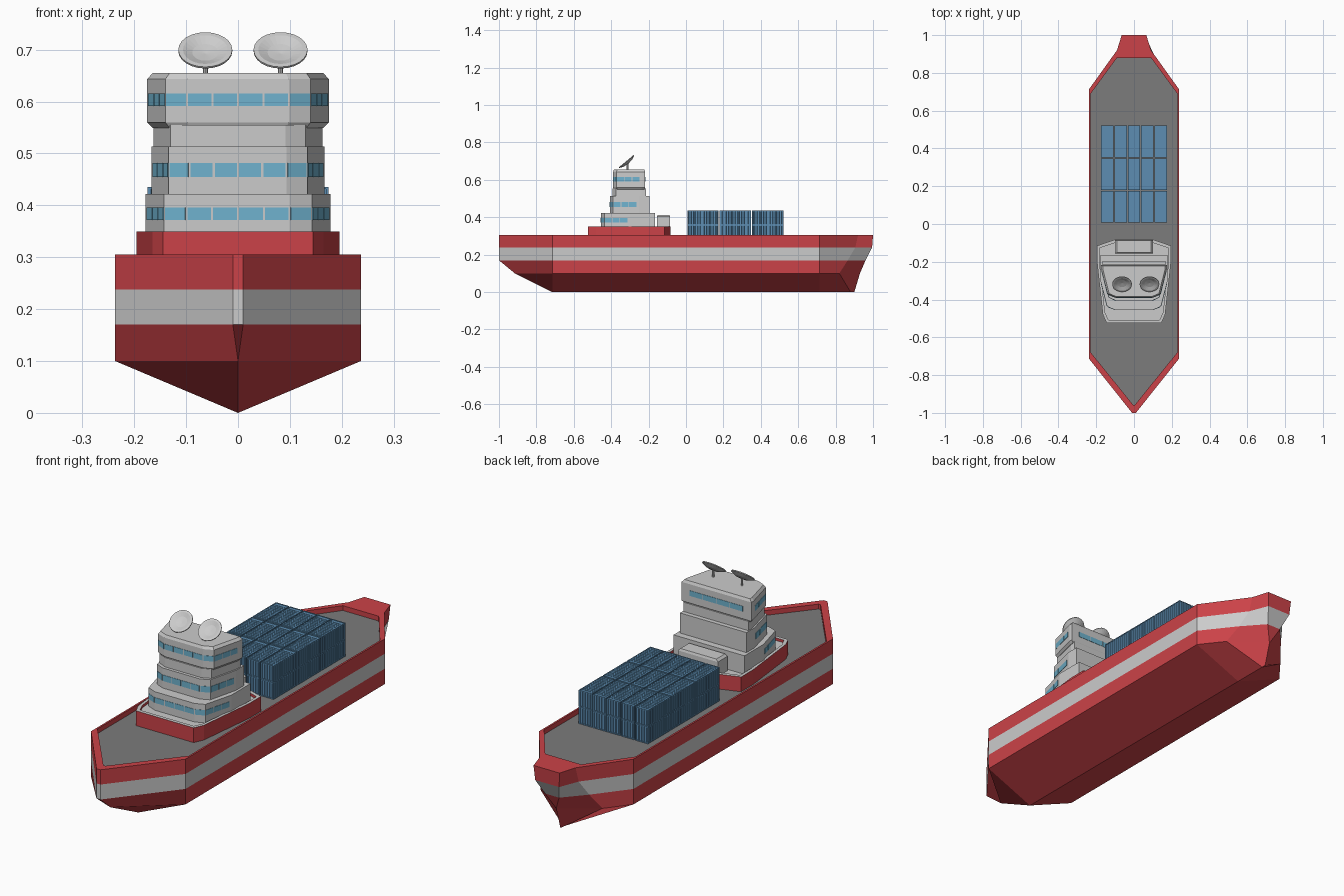
import bpy, bmesh, math
from mathutils import Vector, Matrix

if "Cube" in bpy.data.objects:
    bpy.data.objects.remove(bpy.data.objects["Cube"])


def mat(name, c):
    m = bpy.data.materials.new(name)
    m.diffuse_color = (*c, 1)
    m.use_nodes = True
    m.node_tree.nodes["Principled BSDF"].inputs["Base Color"].default_value = m.diffuse_color
    return m


RED = mat("red_paint", (0.60, 0.055, 0.065))
STRIPE = mat("stripe_grey", (0.6, 0.6, 0.6))
DECK = mat("deck_grey", (0.2, 0.2, 0.2))
BLUE = mat("container_blue", (0.11, 0.27, 0.45))
GLASS = mat("window_blue", (0.16, 0.45, 0.62))


def finish(name, bm, mats=()):
    bmesh.ops.remove_doubles(bm, verts=bm.verts, dist=1e-5)
    bmesh.ops.recalc_face_normals(bm, faces=bm.faces)
    me = bpy.data.meshes.new(name)
    bm.to_mesh(me)
    bm.free()
    for m in mats:
        me.materials.append(m)
    ob = bpy.data.objects.new(name, me)
    bpy.context.collection.objects.link(ob)
    return ob


def both(half):
    """Mirror a right-hand outline (running from -y to +y) into a full loop."""
    return half + [(-x, y) for x, y in reversed(half)]


def loft(bm, sections, slots=None, end_slot=0):
    """Join loops (z, outline) into a closed skin; slots = material per band."""
    loops = [[bm.verts.new((x, y, z)) for x, y in pts] for z, pts in sections]
    n = len(loops[0])
    for k in range(len(loops) - 1):
        a, b = loops[k], loops[k + 1]
        for i in range(n):
            j = (i + 1) % n
            f = bm.faces.new((a[i], a[j], b[j], b[i]))
            f.material_index = slots[k] if slots else 0
    bm.faces.new(loops[0][::-1])
    bm.faces.new(loops[-1]).material_index = end_slot


def box(bm, x0, x1, y0, y1, z0, z1):
    p = [(x0, y0), (x1, y0), (x1, y1), (x0, y1)]
    loft(bm, [(z0, p), (z1, p)])


def scaled(pts, s, cy):
    return [(x * s, cy + (y - cy) * s) for x, y in pts]


# Hull: V bottom, striped sides, raised rim and sunken deck
W = 0.237
levels = [
    (0.0, [(0, -.715), (0, -.715), (0, .715), (0, .88), (0, .9)]),
    (0.10, [(0, -.915), (W, -.715), (W, .715), (.155, .82), (0, .93)]),
    (0.17, [(.01, -1), (W, -.715), (W, .715), (.12, .865), (.035, .96)]),
    (0.238, [(.01, -1), (W, -.715), (W, .715), (.095, .905), (.06, .995)]),
    (0.305, [(.01, -1), (W, -.715), (W, .715), (.09, .92), (.065, 1)]),
    (0.305, [(.005, -.957), (.229, -.68), (.229, .69), (.09, .88), (.05, .88)]),
    (0.283, [(.005, -.957), (.229, -.68), (.229, .69), (.09, .88), (.05, .88)]),
]
bm = bmesh.new()
loft(bm, [(z, both(h)) for z, h in levels], [0, 0, 1, 0, 0, 0], 2)
bm.faces.ensure_lookup_table()
bmesh.ops.dissolve_degenerate(bm, dist=1e-5, edges=bm.edges)
finish("hull", bm, (RED, STRIPE, DECK))

# Red tower base with a grey rim and floor
base = both([(.145, -.525), (.165, -.48), (.196, -.2), (.196, -.115), (.1, -.082)])
inner = scaled(base, .93, -.3)
bm = bmesh.new()
loft(bm, [(.28, base), (.35, base), (.35, inner), (.338, inner)], [0, 1, 0], 1)
finish("tower_base", bm, (RED, STRIPE))

# Grey housing behind the tower
hb = both([(.1, -.155), (.1, -.085)])
bm = bmesh.new()
loft(bm, [(.335, hb), (.403, hb), (.413, scaled(hb, .9, -.12))])
finish("aft_housing", bm)


# Tower tiers with faceted fronts and window bands
def windows(name, half, z0, z1, back=False):
    bm = bmesh.new()
    h = [Vector(p) for p in half]
    for sx in (1, -1):
        runs = [(Vector((0, h[0].y)), h[0], 2, 0), (h[0], h[1], 1, 0), (h[1], h[2], 3, .012)]
        if back:
            runs.append((h[3] - Vector((.04, 0)), Vector((0, h[3].y)), 2, 0))
        for p, q, n, pad in runs:
            d = (q - p).normalized()
            out = Vector((d.y, -d.x))
            length = (q - p).length - pad
            for i in range(n):
                a = p + d * (length * i / n + .002)
                b = p + d * (length * (i + 1) / n - .002)
                quad = [a - out * .004, a + out * .0015, b + out * .0015, b - out * .004]
                quad = [(v.x * sx, v.y) for v in quad]
                loft(bm, [(z0, quad), (z1, quad)])
    finish(name, bm, (GLASS,))


def tier(name, w, yf, yb, prof, win=None, back=False):
    half = [(.56 * w, yf), (.8 * w, yf + .018), (w, min(yf + .155, yb - .01)), (w, yb)]
    cy = (yf + yb) / 2
    bm = bmesh.new()
    loft(bm, [(z, scaled(both(half), s, cy)) for z, s in prof])
    finish(name, bm)
    if win:
        windows(name + "_windows", half, *win, back)


tier("lower_tier", .178, -.455, -.165, [(.335, 1), (.422, 1)], (.372, .396))
tier("middle_tier", .167, -.407, -.195, [(.42, 1), (.513, 1)], (.455, .482))
tier("neck_tier", .163, -.393, -.215, [(.51, 1), (.555, 1)])
tier("bridge_tier", .175, -.39, -.218,
     [(.549, .94), (.56, 1), (.643, 1), (.655, .94)], (.591, .615), True)


# Dish antennas on thin posts
def dish(name, x):
    prof = [(0, -.014), (.03, -.010), (.052, 0), (.052, .004), (.043, .004), (.025, -.003), (0, -.006)]
    bm = bmesh.new()
    vs = [bm.verts.new((r, 0, z)) for r, z in prof]
    es = [bm.edges.new(p) for p in zip(vs, vs[1:])]
    bmesh.ops.spin(bm, geom=vs + es, cent=(0, 0, 0), axis=(0, 0, 1), angle=math.tau,
                   steps=24, use_duplicate=False)
    bmesh.ops.remove_doubles(bm, verts=bm.verts, dist=1e-5)
    place = Matrix.Translation((x, -.317, .697)) @ Matrix.Rotation(math.radians(40), 4, 'X')
    bmesh.ops.transform(bm, matrix=place, verts=bm.verts)
    bmesh.ops.create_cone(bm, cap_ends=True, segments=10, radius1=.005, radius2=.005, depth=.04,
                          matrix=Matrix.Translation((x, -.312, .67)))
    finish(name, bm)


dish("dish_left", -.063)
dish("dish_right", .082)

# Containers: corrugated shell inside an edge frame, stacked 5 x 3 x 2
CW, CL, CH = .066, .168, .0755


def corrugated(a, b, n):
    a, b = Vector(a), Vector(b)
    d = (b - a) / n
    out = Vector((d.y, -d.x)).normalized()
    pts = []
    for i in range(n):
        for t, o in ((0, 0), (.4, 0), (.5, -.002), (.9, -.002)):
            pts.append(tuple(a + d * (i + t) + out * o))
    return pts


hx, hy, e = CW / 2 - .001, CL / 2 - .001, .004
bm = bmesh.new()
c = [(-hx, -hy), (hx, -hy), (hx, hy), (-hx, hy)]
ring = sum((corrugated(c[i], c[(i + 1) % 4], (5, 12)[i % 2]) for i in range(4)), [])
loft(bm, [(.001, ring), (CH - .002, ring)])
X, Y = CW / 2, CL / 2
for s in (-1, 1):
    x0, x1 = sorted((s * X, s * (X - e)))
    y0, y1 = sorted((s * Y, s * (Y - e)))
    for z in (0, CH - e):
        box(bm, x0, x1, -Y, Y, z, z + e)
        box(bm, -X + e, X - e, y0, y1, z, z + e)
    for t in (-1, 1):
        u0, u1 = sorted((t * Y, t * (Y - e)))
        box(bm, x0, x1, u0, u1, e, CH - e)
for i in range(12):
    y = -Y + .01 + i * (CL - .02) / 12
    box(bm, -X + e, X - e, y, y + .006, CH - .003, CH - .0005)
first = finish("container", bm, (BLUE,))
for i in range(5):
    for j in range(3):
        for k in range(2):
            ob = first if i + j + k == 0 else first.copy()
            if ob is not first:
                bpy.context.collection.objects.link(ob)
            ob.location = ((i - 2) * .0705, .091 + j * .173, .283 + k * .0765)
